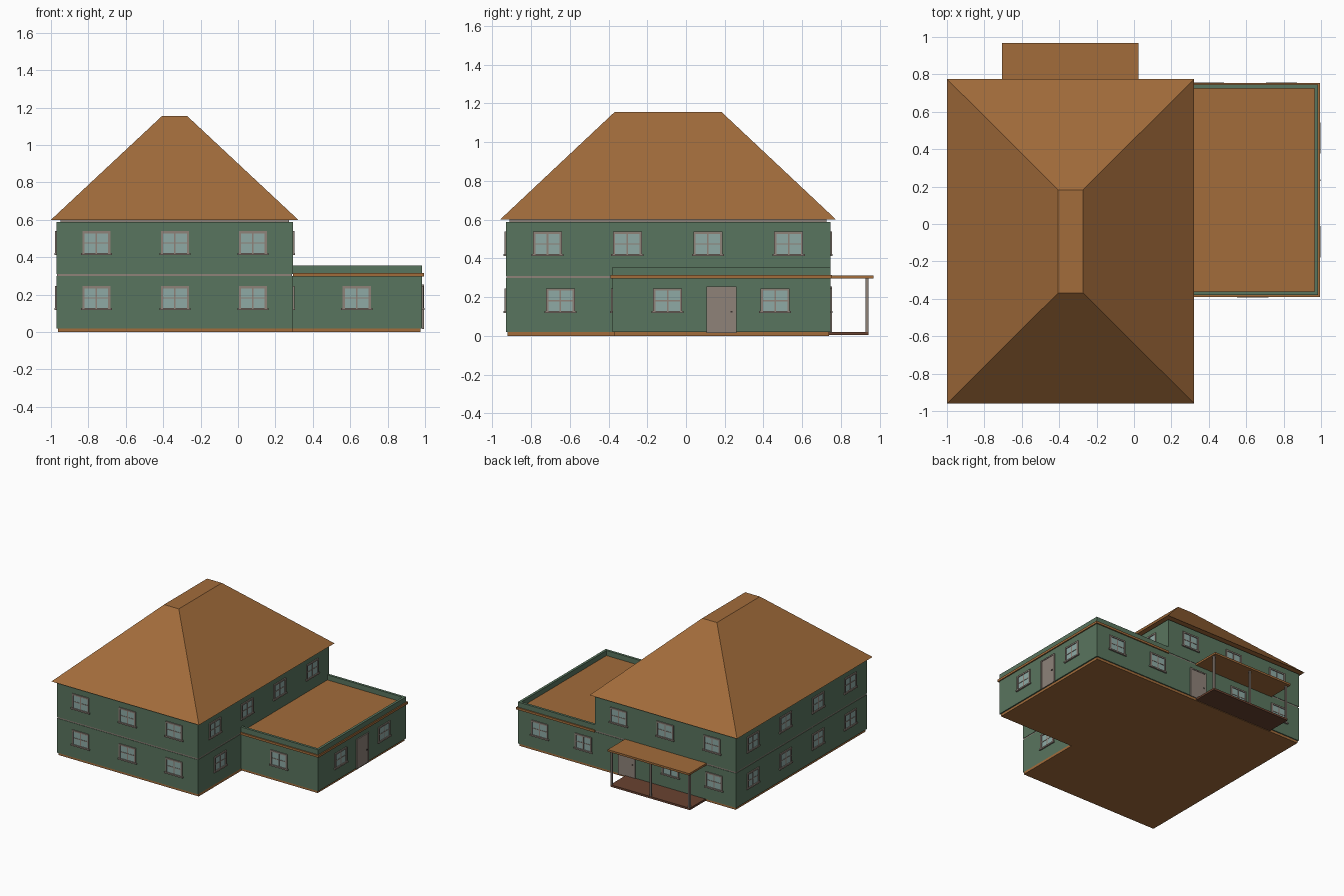
import bpy, bmesh, math
from mathutils import Matrix, Vector

if "Cube" in bpy.data.objects:
    bpy.data.objects.remove(bpy.data.objects["Cube"])


def srgb(r, g, b):
    f = lambda c: c / 12.92 if c <= 0.04045 else ((c + 0.055) / 1.055) ** 2.4
    return (f(r / 255), f(g / 255), f(b / 255), 1)


def material(name, r, g, b):
    m = bpy.data.materials.new(name)
    m.diffuse_color = srgb(r, g, b)
    m.use_nodes = True
    m.node_tree.nodes["Principled BSDF"].inputs["Base Color"].default_value = m.diffuse_color
    return m


GREEN = material("green_wall", 89, 117, 94)
ROOF = material("brown_roof", 162, 108, 59)
TRIM = material("taupe_trim", 142, 130, 121)
GLASS = material("pale_glass", 142, 170, 165)
DECK = material("dark_deck", 105, 66, 48)
DARK = material("dark_metal", 60, 52, 48)


def add_box(bm, x, y, z, mat=0):
    """Add a box given (min, max) ranges."""
    size = Vector((x[1] - x[0], y[1] - y[0], z[1] - z[0]))
    mid = Vector((sum(x) / 2, sum(y) / 2, sum(z) / 2))
    mtx = Matrix.Translation(mid) @ Matrix.Diagonal(size).to_4x4()
    verts = bmesh.ops.create_cube(bm, size=1, matrix=mtx)["verts"]
    for f in {f for v in verts for f in v.link_faces}:
        f.material_index = mat


def to_mesh(name, bm, mats):
    me = bpy.data.meshes.new(name)
    bm.to_mesh(me)
    bm.free()
    for m in mats:
        me.materials.append(m)
    return me


def place(name, me, loc=(0, 0, 0), rot=0):
    ob = bpy.data.objects.new(name, me)
    ob.location = loc
    ob.rotation_euler.z = rot
    bpy.context.collection.objects.link(ob)
    return ob


def box(name, x, y, z, mat):
    bm = bmesh.new()
    add_box(bm, x, y, z)
    return place(name, to_mesh(name, bm, [mat]))


# Wall planes
XL, XM, XR = -0.97, 0.293, 0.985      # left, main/wing joint, right
YF, YW, YB = -0.93, -0.38, 0.745      # front, wing front, back

# Foundations
box("main_foundation", (XL + 0.008, XM), (YF + 0.008, YB - 0.008), (0, 0.02), ROOF)
box("wing_foundation", (XM, XR - 0.01), (YW + 0.008, YB - 0.008), (0, 0.02), ROOF)

# Main house: two storeys with a thin belt between them
box("ground_floor", (XL, XM), (YF, YB), (0.02, 0.299), GREEN)
box("belt_course", (XL + 0.003, XM - 0.003), (YF + 0.003, YB - 0.003), (0.299, 0.31), TRIM)
box("upper_floor", (XL, XM), (YF, YB), (0.31, 0.589), GREEN)
box("eave_plate", (XL + 0.02, XM - 0.02), (YF + 0.02, YB - 0.02), (0.589, 0.6), TRIM)

# Hipped roof with a flat top
bm = bmesh.new()
rings = []
for x0, x1, y0, y1, z in ((-1, 0.322, -0.96, 0.775, 0.6),
                          (-0.405, -0.273, -0.368, 0.183, 1.156)):
    rings.append([bm.verts.new((x, y, z))
                  for x, y in ((x0, y0), (x1, y0), (x1, y1), (x0, y1))])
low, high = rings
bm.faces.new(low[::-1])
bm.faces.new(high)
for i in range(4):
    j = (i + 1) % 4
    bm.faces.new((low[i], low[j], high[j], high[i]))
place("hip_roof", to_mesh("hip_roof", bm, [ROOF]))

# Side wing with flat roof slab and parapet
box("wing_walls", (XM, XR), (YW, YB), (0.02, 0.297), GREEN)
box("wing_roof_slab", (XM, XR + 0.009), (YW - 0.009, YB + 0.009), (0.297, 0.315), ROOF)
bm = bmesh.new()
T, PZ = 0.02, (0.315, 0.356)
add_box(bm, (XM, XR), (YW, YW + T), PZ)
add_box(bm, (XM, XR), (YB - T, YB), PZ)
add_box(bm, (XR - T, XR), (YW + T, YB - T), PZ)
place("wing_parapet", to_mesh("wing_parapet", bm, [GREEN]))

# Back porch: deck, roof, posts
box("porch_deck", (-0.695, 0.018), (YB - 0.01, 0.942), (0.004, 0.02), DECK)
box("porch_roof", (-0.705, 0.025), (YB - 0.005, 0.967), (0.296, 0.312), ROOF)
for i, x in enumerate((-0.685, -0.337, 0.01)):
    box(f"porch_post_{i + 1}", (x - 0.007, x + 0.007), (0.927, 0.941), (0.02, 0.296), TRIM)

# Window: sill, frame, cross bars and glass (local -y points outwards)
bm = bmesh.new()
W, H, J = 0.075, 0.127, 0.012
add_box(bm, (-0.083, 0.083), (-0.012, 0), (0, 0.011))
add_box(bm, (-W, W), (-0.008, 0), (H - J, H))
for s in (-1, 1):
    add_box(bm, sorted((s * W, s * (W - J))), (-0.008, 0), (0.011, H - J))
mid = (0.011 + H - J) / 2
add_box(bm, (-0.004, 0.004), (-0.005, 0), (0.011, H - J))
add_box(bm, (-W + J, W - J), (-0.0045, 0), (mid - 0.003, mid + 0.003))
add_box(bm, (-W + J, W - J), (-0.002, 0), (0.011, H - J), 1)
window = to_mesh("window", bm, [TRIM, GLASS])

# Door: frame, panel and knob
bm = bmesh.new()
DW, DH = 0.077, 0.24
for s in (-1, 1):
    add_box(bm, sorted((s * DW, s * (DW - 0.01))), (-0.009, 0), (0, DH))
add_box(bm, (-DW + 0.01, DW - 0.01), (-0.009, 0), (DH - 0.01, DH))
add_box(bm, (-DW + 0.01, DW - 0.01), (-0.005, 0), (0, DH - 0.01))
add_box(bm, (0.048, 0.056), (-0.011, -0.005), (0.105, 0.113), 1)
door = to_mesh("door", bm, [TRIM, DARK])

# Sides: rotation about z, wall position, and whether the list runs along x
Q = math.pi / 2
LOW, UP = 0.118, 0.412
front_x = (-0.757, -0.337, 0.08)
side_y = (-0.715, -0.303, 0.113, 0.53)
rows = [
    ("front_lower", 0, YF, front_x, LOW),
    ("front_upper", 0, YF, front_x, UP),
    ("wing_front", 0, YW, (0.635,), LOW),
    ("back_upper", 2 * Q, YB, front_x[:1] + front_x[1:], UP),
    ("back_lower", 2 * Q, YB, (-0.775, -0.384, 0.397, 0.788), LOW),
    ("right_upper", Q, XM, side_y, UP),
    ("right_lower", Q, XM, (-0.648,), LOW),
    ("wing_right", Q, XR, (-0.095, 0.46), LOW),
    ("left_upper", -Q, XL, side_y, UP),
    ("left_lower", -Q, XL, side_y, LOW),
]
for name, rot, wall, spots, z in rows:
    for i, s in enumerate(spots):
        loc = (wall, s, z) if abs(rot) == Q else (s, wall, z)
        place(f"{name}_window_{i + 1}", window, loc, rot)

place("wing_door", door, (XR, 0.183, 0.015), Q)
place("porch_door", door, (0.006, YB, 0.015), 2 * Q)
